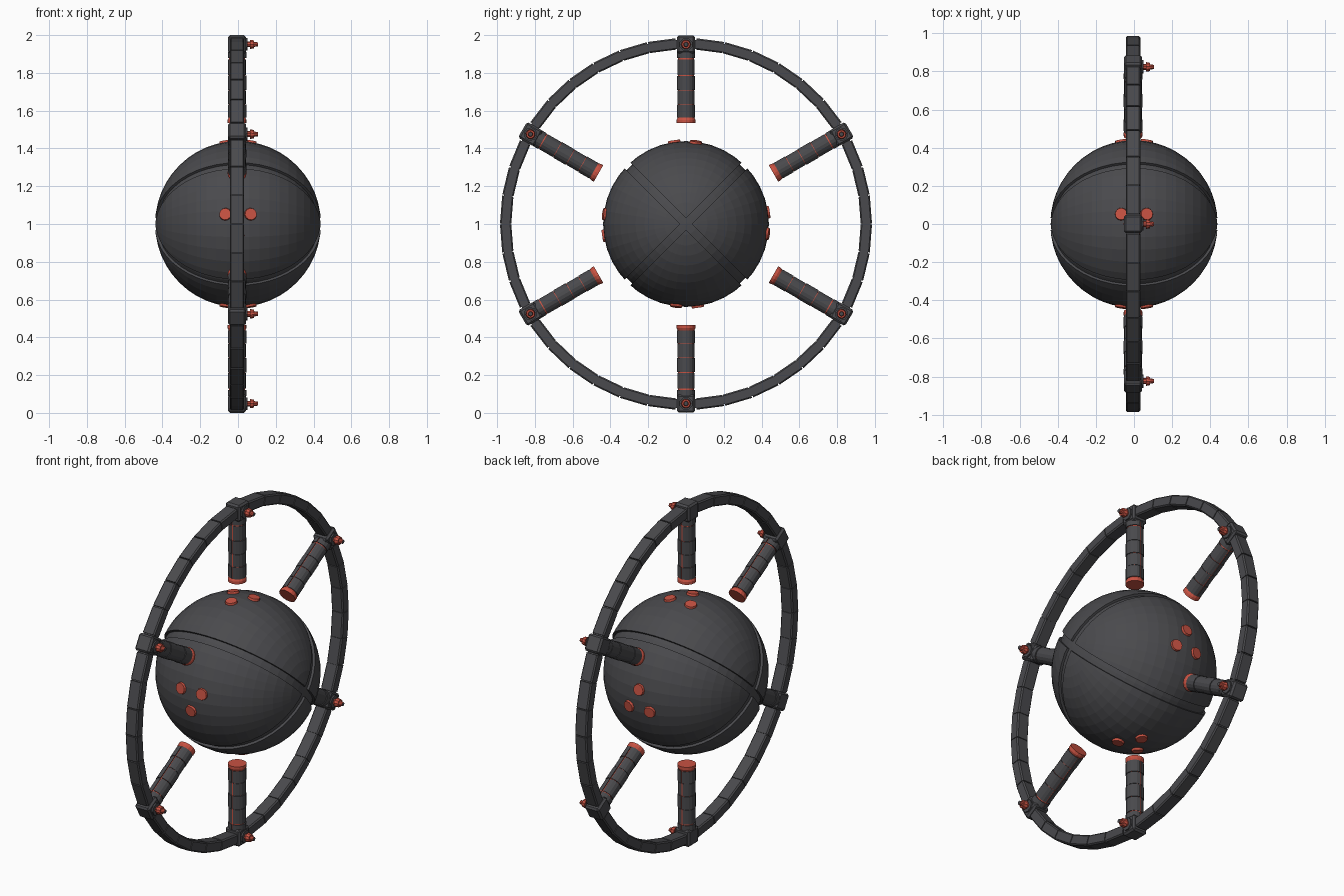
import bpy, bmesh, math
from mathutils import Matrix, Vector

if "Cube" in bpy.data.objects:
    bpy.data.objects.remove(bpy.data.objects["Cube"])

C = Vector((0, 0, 1))      # centre of the whole model
OFF = -0.005               # slight sideways offset of the wheel


def material(name, rgb):
    m = bpy.data.materials.new(name)
    m.diffuse_color = (*rgb, 1)
    m.use_nodes = True
    m.node_tree.nodes["Principled BSDF"].inputs["Base Color"].default_value = m.diffuse_color
    return m


DARK = material("dark_grey", (0.068, 0.068, 0.074))
RED = material("coral_red", (0.58, 0.085, 0.055))


def place(name, bm, mats, angle=0.0, x=0.0):
    """Turn a bmesh built around the origin into an object rotated about the x axis."""
    bmesh.ops.recalc_face_normals(bm, faces=bm.faces)
    me = bpy.data.meshes.new(name)
    bm.to_mesh(me)
    bm.free()
    for m in mats:
        me.materials.append(m)
    ob = bpy.data.objects.new(name, me)
    ob.matrix_world = Matrix.Translation(C + Vector((x, 0, 0))) @ Matrix.Rotation(angle, 4, 'X')
    bpy.context.collection.objects.link(ob)
    return ob


def repeat(ob, angles):
    for a in angles:
        c = ob.copy()
        c.matrix_world = Matrix.Translation(ob.matrix_world.translation) @ Matrix.Rotation(a, 4, 'X')
        bpy.context.collection.objects.link(c)


def prism(bm, pts, z0, z1):
    """Extrude a closed outline along z."""
    lo = [bm.verts.new((x, y, z0)) for x, y in pts]
    hi = [bm.verts.new((x, y, z1)) for x, y in pts]
    n = len(pts)
    bm.faces.new(lo)
    bm.faces.new(hi)
    for i in range(n):
        bm.faces.new((lo[i], lo[(i + 1) % n], hi[(i + 1) % n], hi[i]))


def cylinder(bm, r, depth, sides, mat, r2=None):
    bmesh.ops.create_cone(bm, cap_ends=True, segments=sides, radius1=r,
                          radius2=r if r2 is None else r2, depth=depth, matrix=mat)


def box(bm, size, centre, bevel):
    g = bmesh.ops.create_cube(bm, size=1, matrix=Matrix.Translation(centre) @ Matrix.Diagonal((*size, 1)))
    edges = list({e for v in g['verts'] for e in v.link_edges})
    bmesh.ops.bevel(bm, geom=edges, offset=bevel, segments=1, affect='EDGES')


QUARTERS = [math.radians(90 * k) for k in range(1, 4)]
SIXTHS = [math.radians(60 * k) for k in range(1, 6)]
TO_X = Matrix.Rotation(math.pi / 2, 4, 'Y')

# Inner sphere, visible in the grooves
bm = bmesh.new()
bmesh.ops.create_uvsphere(bm, u_segments=40, v_segments=24, radius=0.425, matrix=TO_X)
place("sphere_core", bm, [DARK])

# Four shell panels separated by two crossing grooves
bm = bmesh.new()
bmesh.ops.create_uvsphere(bm, u_segments=40, v_segments=24, radius=0.439, matrix=TO_X)
for s in (-1, 1):
    n = Vector((0, s, 1)).normalized()
    bmesh.ops.bisect_plane(bm, geom=bm.verts[:] + bm.edges[:] + bm.faces[:], plane_co=n * 0.022,
                           plane_no=n, clear_inner=True)
shell = place("sphere_panel", bm, [DARK])
mod = shell.modifiers.new("thickness", 'SOLIDIFY')
mod.thickness, mod.offset = 0.03, -1
repeat(shell, QUARTERS)

# Groups of three round studs on each panel
bm = bmesh.new()
for x, y in ((-0.067, 0.052), (0.067, 0.052), (0, -0.062)):
    d = Vector((x, y, math.sqrt(0.44 ** 2 - x * x - y * y))).normalized()
    m = Matrix.Translation(d * 0.437) @ d.to_track_quat('Z', 'Y').to_matrix().to_4x4()
    cylinder(bm, 0.036, 0.022, 12, m, 0.031)
repeat(place("sphere_studs", bm, [RED]), QUARTERS)

# Wheel rim: a dark core with slightly larger straight plates over it
bm = bmesh.new()
for k in range(72):
    a0, a1 = math.radians(5 * k), math.radians(5 * k + 5)
    ring = []
    for a in (a0, a1):
        ring.append([bm.verts.new((x, -r * math.sin(a), r * math.cos(a)))
                     for x, r in ((-0.034, 0.93), (0.034, 0.93), (0.034, 0.976), (-0.034, 0.976))])
    for i in range(4):
        j = (i + 1) % 4
        bm.faces.new((ring[0][i], ring[0][j], ring[1][j], ring[1][i]))
bmesh.ops.remove_doubles(bm, verts=bm.verts, dist=1e-5)
place("rim_core", bm, [DARK], x=OFF)

bm = bmesh.new()
for k in range(6):
    mid = math.radians(3 + 9 * k + 4.5)
    half = math.radians(4.3)
    part = bmesh.new()
    section = ((-0.038, 0.932), (-0.031, 0.925), (0.031, 0.925), (0.038, 0.932),
               (0.038, 0.978), (0.031, 0.985), (-0.031, 0.985), (-0.038, 0.978))
    ends = [[bm.verts.new((x, -r * math.sin(a), r * math.cos(a))) for x, r in section]
            for a in (mid - half, mid + half)]
    bm.faces.new(ends[0])
    bm.faces.new(ends[1])
    for i in range(8):
        j = (i + 1) % 8
        bm.faces.new((ends[0][i], ends[0][j], ends[1][j], ends[1][i]))
    part.free()
repeat(place("rim_plates", bm, [DARK], x=OFF), SIXTHS)

# Joint blocks where the spokes meet the rim
bm = bmesh.new()
box(bm, (0.094, 0.096, 0.097), (0, 0, 0.951), 0.01)
cylinder(bm, 0.036, 0.012, 8, Matrix.Translation((0.05, 0, 0.951)) @ TO_X @ Matrix.Rotation(math.pi / 8, 4, 'Z'))
repeat(place("joint_block", bm, [DARK], x=OFF), SIXTHS)

# Knobs on one side of the joints, with dark end faces
bm = bmesh.new()
for x0, x1, r0, r1 in ((0.054, 0.07, 0.016, 0.016), (0.068, 0.09, 0.026, 0.022), (0.09, 0.11, 0.014, 0.011)):
    cylinder(bm, r0, x1 - x0, 10, Matrix.Translation(((x0 + x1) / 2, 0, 0.951)) @ TO_X, r1)
bm.normal_update()
for f in bm.faces:
    f.material_index = int(f.normal.x > 0.9 and f.calc_center_median().x > 0.1)
repeat(place("joint_knob", bm, [RED, DARK], x=OFF), SIXTHS)

# Spokes: red core and end cap
bm = bmesh.new()
cylinder(bm, 0.043, 0.35, 16, Matrix.Translation((0, 0, 0.73)))
cylinder(bm, 0.05, 0.016, 16, Matrix.Translation((0, 0, 0.543)))
cylinder(bm, 0.05, 0.012, 16, Matrix.Translation((0, 0, 0.557)), 0.044)
repeat(place("spoke_core", bm, [RED], x=OFF), SIXTHS)

# Spokes: dark half sleeves in segments, split along the sides
bm = bmesh.new()
segments = ((0.563, 0.632, 0.049), (0.635, 0.706, 0.047), (0.709, 0.785, 0.049),
            (0.788, 0.872, 0.047), (0.878, 0.91, 0.049))
for z0, z1, r in segments:
    for side in (-90, 90):
        arc = [math.radians(side + 4 + 172 * i / 8) for i in range(9)]
        outer = [(r * math.cos(a), r * math.sin(a) * 0.97) for a in arc]
        inner = [(0.036 * math.cos(a), 0.036 * math.sin(a)) for a in reversed(arc)]
        prism(bm, outer + inner, z0, z1)
repeat(place("spoke_sleeves", bm, [DARK], x=OFF), SIXTHS)
